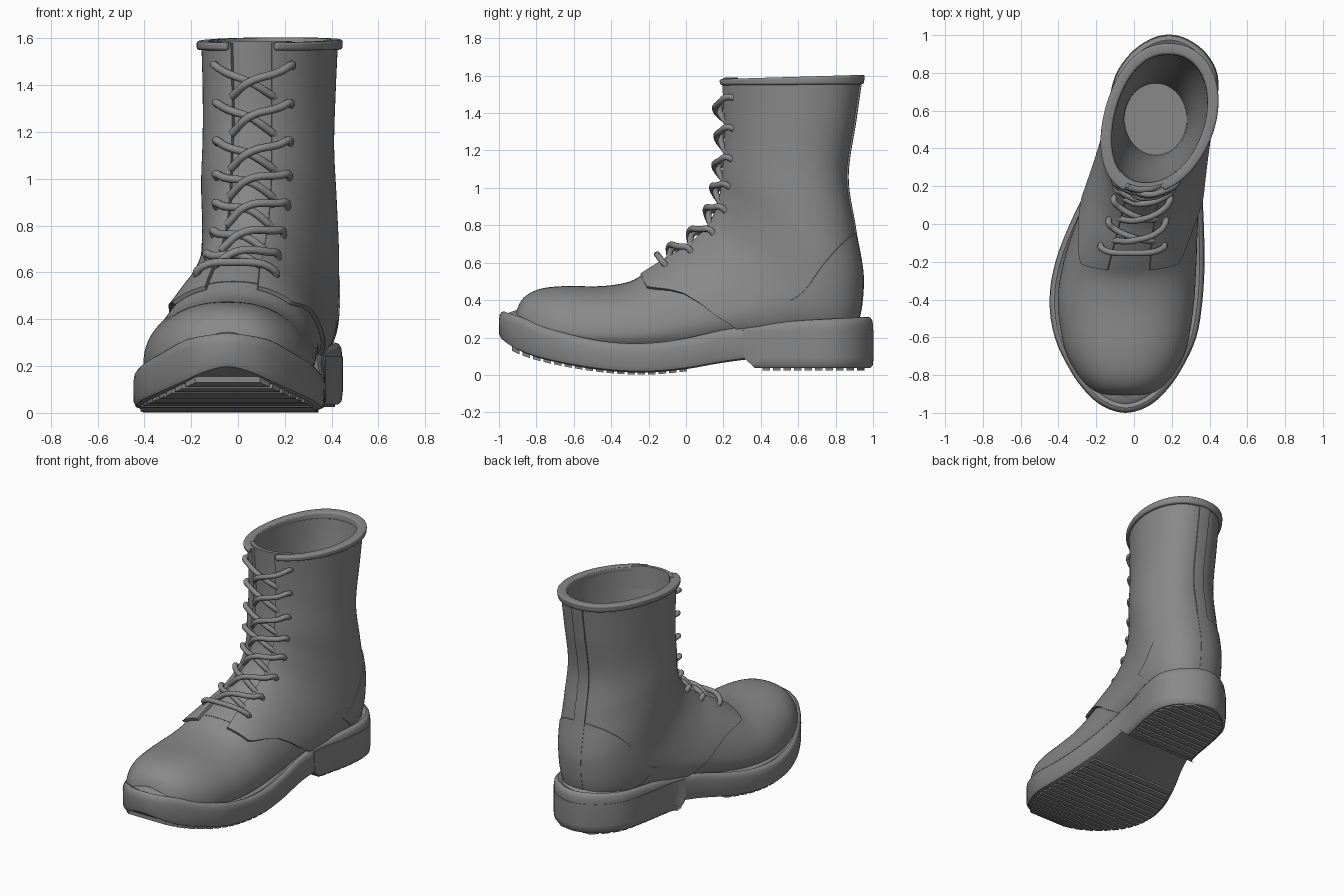
import bpy, bmesh, math
from math import sin, cos, pi

if "Cube" in bpy.data.objects:
    bpy.data.objects.remove(bpy.data.objects["Cube"])

# Stations of the upper, toe to collar:
# front/top point (y, z), back/bottom point (y, z), half width, height of widest part
ST = [(-.92, .28, -.92, .22, .06, .35), (-.90, .36, -.90, .20, .14, .35),
      (-.86, .42, -.86, .18, .20, .35), (-.78, .46, -.78, .14, .265, .35),
      (-.65, .475, -.65, .10, .325, .35), (-.45, .475, -.42, .08, .36, .35),
      (-.30, .50, -.20, .08, .355, .35), (-.20, .56, .05, .10, .33, .37),
      (-.10, .625, .30, .15, .30, .38), (.02, .70, .60, .18, .275, .40),
      (.13, .82, .86, .24, .262, .42), (.18, .95, .925, .50, .26, .45),
      (.20, 1.08, .88, .80, .258, .50), (.215, 1.25, .84, 1.07, .25, .50),
      (.21, 1.42, .88, 1.36, .253, .50), (.20, 1.58, .915, 1.60, .26, .50)]
TOP = len(ST) - 1

# Half outline of the sole: y, half width, top z, bottom z
SOLE = [(-1, 0, .34, .19), (-.97, .11, .33, .165), (-.90, .20, .31, .125), (-.78, .29, .26, .085),
        (-.60, .375, .21, .047), (-.40, .405, .175, .02), (-.20, .395, .17, .013), (0, .355, .195, .03),
        (.20, .305, .24, .065), (.40, .28, .27, .09), (.60, .285, .29, .10), (.78, .27, .30, .10),
        (.90, .20, .305, .10), (.975, .10, .31, .10), (1, 0, .31, .10)]

leather = bpy.data.materials.new("dark_leather")
leather.diffuse_color = (.25, .25, .25, 1)
leather.use_nodes = True
leather.node_tree.nodes["Principled BSDF"].inputs["Base Color"].default_value = leather.diffuse_color


def catmull(p, u):
    a, b, c, d = p
    return [.5 * (2 * w + (x - v) * u + (2 * v - 5 * w + 4 * x - y) * u * u + (3 * w - v - 3 * x + y) * u ** 3)
            for v, w, x, y in zip(a, b, c, d)]


def axis(y):
    k = min(max((y + .5) / 1.5, 0), 1)
    return -.045 + .23 * k * k * (3 - 2 * k)


def surf(s, t, off=0):
    """Point on the upper: s runs toe to collar, t runs round from the front."""
    i = min(max(int(s), 0), TOP - 1)
    fy, fz, by, bz, hw, m = catmull([ST[min(max(i + k, 0), TOP)] for k in (-1, 0, 1, 2)], s - i)
    u = cos(t)
    a = m + (1 - m) * u if u > 0 else m + m * u
    a += off * u / math.hypot(fy - by, fz - bz)
    y, z = by + (fy - by) * a, bz + (fz - bz) * a
    return (axis(y) + (hw + off) * math.copysign(abs(sin(t)) ** .88, sin(t)), y, z)


def make(name, verts, faces, fix=True, bevel=0):
    me = bpy.data.meshes.new(name)
    me.from_pydata(verts, [], faces)
    me.materials.append(leather)
    bm = bmesh.new()
    bm.from_mesh(me)
    if fix:
        bmesh.ops.recalc_face_normals(bm, faces=bm.faces)
    if bevel:
        edges = [e for e in bm.edges if e.calc_face_angle(0) > .8]
        bmesh.ops.bevel(bm, geom=edges, offset=bevel, segments=3, profile=.5, affect='EDGES')
    bm.to_mesh(me)
    bm.free()
    ob = bpy.data.objects.new(name, me)
    bpy.context.collection.objects.link(ob)
    bpy.ops.object.select_all(action='DESELECT')
    ob.select_set(True)
    bpy.context.view_layer.objects.active = ob
    bpy.ops.object.shade_smooth_by_angle(angle=math.radians(40))
    return ob


def panel(name, fn, nr, nc, lo, hi, bevel=0):
    """Leather piece of real thickness laid over the upper; fn(a, b) gives (s, t)."""
    w, n = nc + 1, (nr + 1) * (nc + 1)
    st = [fn(i / nr, j / nc) for i in range(nr + 1) for j in range(w)]
    verts = [surf(s, t, o) for o in (hi, lo) for s, t in st]
    faces = []
    for i in range(nr):
        for j in range(nc):
            q = [i * w + j, i * w + j + 1, (i + 1) * w + j + 1, (i + 1) * w + j]
            faces += [q, [n + k for k in reversed(q)]]
    rim = list(range(w)) + [i * w + nc for i in range(1, nr + 1)]
    rim += [nr * w + j for j in range(nc - 1, -1, -1)] + [i * w for i in range(nr - 1, 0, -1)]
    faces += [(a, n + a, n + b, b) for a, b in zip(rim, rim[1:] + rim[:1])]
    return make(name, verts, faces, bevel=bevel)


def lerp(pts, x):
    for (a, p), (b, q) in zip(pts, pts[1:]):
        if x <= b:
            return p + (q - p) * (x - a) / (b - a)
    return pts[-1][1]


# Vamp and outer shaft: one tube from toe to collar
NR, NC = 75, 72
verts = [surf(TOP * i / NR, 2 * pi * j / NC) for i in range(NR + 1) for j in range(NC)]
faces = [(i * NC + j, i * NC + (j + 1) % NC, (i + 1) * NC + (j + 1) % NC, (i + 1) * NC + j)
         for i in range(NR) for j in range(NC)]
make("vamp_and_shaft", verts, faces + [list(range(NC))[::-1]], fix=False)

# Inner lining narrowing down to the footbed
verts = []
for i in range(11):
    k = i / 10
    for j in range(NC):
        t = 2 * pi * j / NC
        x, y, z = surf(TOP - .02, t, -.014)
        p = (.115 + .165 * sin(t), .555 - .19 * cos(t), .65)
        e = k * k * (3 - 2 * k) * .6 + k * .4
        verts.append((x + (p[0] - x) * e, y + (p[1] - y) * e, z + (p[2] - z) * k))
faces = [(i * NC + j, (i + 1) * NC + j, (i + 1) * NC + (j + 1) % NC, i * NC + (j + 1) % NC)[::-1]
         for i in range(10) for j in range(NC)]
make("inner_lining", verts, [f[::-1] for f in faces] + [list(range(10 * NC, 11 * NC))], fix=False)

# Quarters with the lacing gap and the curved front edge
EDGE = [(0, 6.55), (.74, 6.6), (.84, 6.85), (1.0, 7.35), (1.15, 7.67), (1.4, 7.9), (1.9, 8.12), (pi, 8.5)]
GAP = .27


def quarter(a, b):
    t = GAP + (2 * pi - 2 * GAP) * b
    s0 = lerp(EDGE, min(t, 2 * pi - t))
    return s0 + (TOP - s0) * a, t


panel("quarters", quarter, 60, 120, .004, .022)

# Tongue, collar band, back stay and heel counter
panel("tongue", lambda a, b: (7 + (TOP - 6.9 + .07 * sin(pi * b)) * a, -.6 + 1.2 * b), 40, 16, -.02, .003)
panel("collar_band", lambda a, b: (TOP - .27 + .3 * a, GAP + .03 + (2 * pi - 2 * GAP - .06) * b),
      3, 90, -.016, .042, bevel=.012)
panel("back_stay", lambda a, b: (10 + (TOP - 10.2) * a, pi - .11 + .22 * b), 40, 6, .015, .031)


def counter(a, b):
    d = -cos(pi * b)
    return 9.6 + 2.3 * math.sqrt(max(1 - d * d, 0.001)) * a, pi + 1.4 * d


panel("heel_counter", counter, 24, 44, .012, .028)

# Sole outline as a closed smooth loop, starting at the toe
ctrl = SOLE + [(y, -h, a, b) for y, h, a, b in SOLE[-2:0:-1]]
M = len(ctrl)
loop = [catmull([ctrl[(i + k) % M] for k in (-1, 0, 1, 2)], f / 4) for i in range(M) for f in range(4)]
N = len(loop)
H = N // 2


def inset(j, d):
    y, h = loop[j][:2]
    ty, th = (loop[(j + 1) % N][k] - loop[j - 1][k] for k in (0, 1))
    l = math.hypot(ty, th)
    y, h = y + d * th / l, h - d * ty / l
    return axis(y) + h, y


# Sole with rounded edge and a welt rising to the upper
prof = [(.03, 3, 0), (.01, 3, .008), (.001, 3, .028), (0, 2, -.045), (.004, 2, -.018), (.014, 2, -.004),
        (.026, 2, 0), (.038, 2, -.006), (.048, 2, -.012), (.06, 2, -.004), (.09, 2, .005)]
verts = [(*inset(j, d), loop[j][c] + dz) for d, c, dz in prof for j in range(N)]
faces = [(r * N + j, r * N + (j + 1) % N, (r + 1) * N + (j + 1) % N, (r + 1) * N + j)
         for r in range(len(prof) - 1) for j in range(N)]
for o in (0, (len(prof) - 1) * N):
    faces += [(o + j, o + j + 1, o + N - j - 1, o + N - j) for j in range(1, H - 1)]
    faces += [(o, o + 1, o + N - 1), (o + H - 1, o + H, o + H + 1)]
make("sole", verts, faces)

# Heel block with a slanted front face
back = [j for j in range(N) if loop[j][0] > .28]
K = len(back)
verts = []
for d, z, front in ((.016, .036, .37), (.002, .05, .355), (-.003, .09, .31), (-.003, .24, .28)):
    for j in back:
        x, y = inset(j, d)
        verts.append((x, max(y, front), z))
faces = [(r * K + j, r * K + (j + 1) % K, (r + 1) * K + (j + 1) % K, (r + 1) * K + j)
         for r in range(3) for j in range(K)]
make("heel_block", verts, faces + [list(range(K)), list(range(3 * K, 4 * K))])

# Tread bars across forefoot and heel
half = [(p[0], p[1]) for p in loop[:H + 1]]
low = [(p[0], p[3]) for p in loop[:H + 1]]
verts, faces = [], []
for y0, count, heel in ((-.93, 17, False), (.41, 10, True)):
    for i in range(count):
        o = len(verts)
        for dy, up in ((0, 0), (.04, 0), (.04, 1), (0, 1)):
            y = y0 + .056 * i + dy
            z = (.036 if heel else lerp(low, y)) + (.015 if up else -.011)
            w = max(lerp(half, y) - .03, .03)
            verts += [(axis(y) - w, y, z), (axis(y) + w, y, z)]
        faces += [(o + a, o + a + 1, o + b + 1, o + b) for a, b in ((0, 2), (2, 4), (4, 6), (6, 0))]
        faces += [(o, o + 2, o + 4, o + 6), (o + 1, o + 3, o + 5, o + 7)]
make("tread_bars", verts, faces)

# Laces: crossing strands up the front, one straight strand at the bottom
cu = bpy.data.curves.new("laces", 'CURVE')
cu.dimensions = '3D'
cu.bevel_depth = .017
cu.bevel_resolution = 3
cu.resolution_u = 6
cu.use_fill_caps = True
cu.materials.append(leather)


def strand(pts):
    sp = cu.splines.new('BEZIER')
    sp.bezier_points.add(len(pts) - 1)
    for bp, p in zip(sp.bezier_points, pts):
        bp.co = surf(*p)
        bp.handle_left_type = bp.handle_right_type = 'AUTO'


for k in range(7):
    s = 14.35 - .92 * k
    e = .59 - .018 * k
    for side, lift in ((1, .052), (-1, .03)):
        strand([(s, side * e, .012), (s + .02, side * e * .92, .04), (s - .15, side * .36, lift),
                (s - .42, 0, lift), (s - .7, -side * .24, .016), (s - .78, -side * .34, .004)])
strand([(7.75, -.5, .01), (7.75, -.44, .04), (7.75, 0, .045), (7.75, .44, .04), (7.75, .5, .01)])
bpy.context.collection.objects.link(bpy.data.objects.new("laces", cu))
